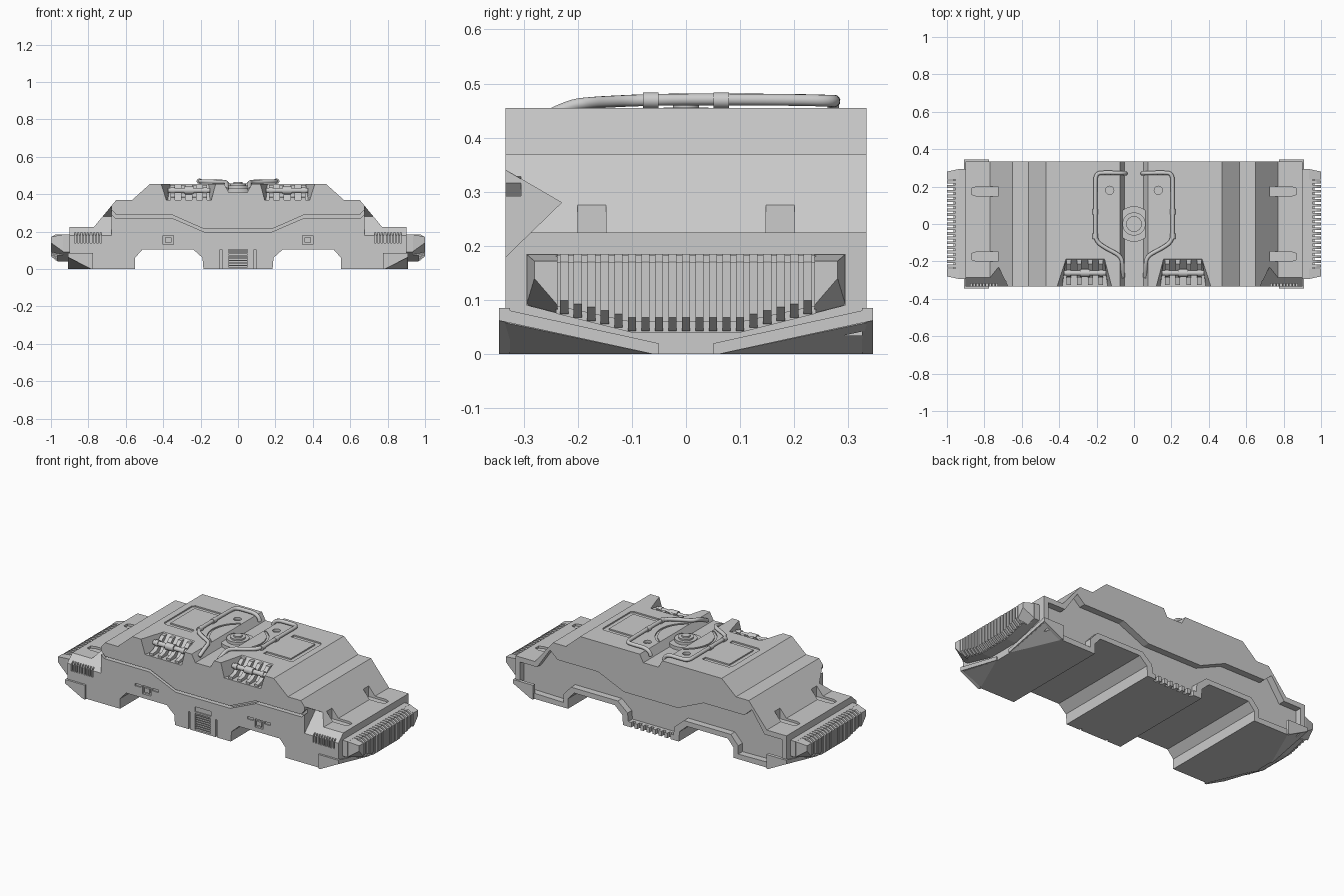
import bpy, bmesh, math
from mathutils import Vector

if "Cube" in bpy.data.objects:
    bpy.data.objects.remove(bpy.data.objects["Cube"])

grey = bpy.data.materials.new("hull grey")
grey.diffuse_color = (0.6, 0.6, 0.6, 1)
grey.use_nodes = True
grey.node_tree.nodes["Principled BSDF"].inputs["Base Color"].default_value = grey.diffuse_color


# --- helpers: every solid is a loft between two loops of equal length ---
def prism(pts, axis, a, b):
    put = {'x': lambda p, t: (t, p[0], p[1]),
           'y': lambda p, t: (p[0], t, p[1]),
           'z': lambda p, t: (p[0], p[1], t)}[axis]
    return [put(p, a) for p in pts], [put(p, b) for p in pts]


def box(x0, x1, y0, y1, z0, z1):
    return prism([(x0, y0), (x1, y0), (x1, y1), (x0, y1)], 'z', z0, z1)


def disc(u, v, r, axis, a, b, n=32):
    pts = [(u + r * math.cos(2 * math.pi * i / n), v + r * math.sin(2 * math.pi * i / n)) for i in range(n)]
    return prism(pts, axis, a, b)


def flip(solid, sx=-1, sy=1):
    return tuple([(p[0] * sx, p[1] * sy, p[2]) for p in loop] for loop in solid)


def both(solids):
    return list(solids) + [flip(s) for s in solids]


def four(solids):
    return both(list(solids) + [flip(s, 1, -1) for s in solids])


def obj(name, solids, smooth=False):
    bm = bmesh.new()
    for a, b in solids:
        va, vb = [bm.verts.new(p) for p in a], [bm.verts.new(p) for p in b]
        bm.faces.new(va[::-1])
        bm.faces.new(vb)
        for i in range(len(va)):
            j = (i + 1) % len(va)
            bm.faces.new((va[i], va[j], vb[j], vb[i]))
    bmesh.ops.recalc_face_normals(bm, faces=bm.faces)
    me = bpy.data.meshes.new(name)
    bm.to_mesh(me)
    bm.free()
    me.materials.append(grey)
    o = bpy.data.objects.new(name, me)
    bpy.context.collection.objects.link(o)
    if smooth:
        bpy.ops.object.select_all(action='DESELECT')
        o.select_set(True)
        bpy.context.view_layer.objects.active = o
        bpy.ops.object.shade_smooth_by_angle(angle=math.radians(35))
    return o


def cut(target, solids):
    cutter = obj("cutter", solids)
    cutter.hide_render = True
    mod = target.modifiers.new("cut", 'BOOLEAN')
    mod.operation, mod.solver, mod.object = 'DIFFERENCE', 'EXACT', cutter
    dg = bpy.context.evaluated_depsgraph_get()
    me = bpy.data.meshes.new_from_object(target.evaluated_get(dg))
    target.modifiers.clear()
    target.data = me
    bpy.data.objects.remove(cutter)


def symmetric(half):
    return half + [(-x, z) for x, z in reversed(half)]


# --- main hull: stepped profile with two arches underneath ---
W = 0.333
hull = obj("hull", [prism(symmetric([
    (.185, 0), (.19, .06), (.24, .105), (.51, .105), (.55, .06), (.55, 0), (.9, 0), (.9, .225),
    (.77, .225), (.65, .37), (.565, .37), (.47, .455)]), 'y', -W, W)])

# centre channel on the roof
cut(hull, [prism([(-.077, .46), (.077, .46), (.05, .41), (-.05, .41)], 'y', -.4, .4)])
# front corner notches above the shelves
cut(hull, both([prism([(-.34, .344), (-.333, .34), (-.23, .28), (-.333, .18), (-.34, .173)], 'x', .675, .95)]))
# roof pockets at the front
cut(hull, both([([(.115, -.34, .465), (.415, -.34, .465), (.385, -.34, .37), (.14, -.34, .37)],
                 [(.158, -.176, .465), (.362, -.176, .465), (.375, -.27, .37), (.15, -.27, .37)])]))
# chamfered bottom corners
tri = [Vector(p) for p in ((.9, .06, 0), (.78, W, 0), (.9, W, .058))]
mid = sum(tri, Vector()) / 3
tri = [mid + (p - mid) * 1.06 for p in tri]
out = (tri[1] - tri[0]).cross(tri[2] - tri[0]).normalized() * .1
if out.x < 0:
    out = -out
cut(hull, four([([tuple(p) for p in tri], [tuple(p + out) for p in tri])]))
# seam across the front
seam = [(.70, .345), (.65, .288), (.35, .288), (.18, .213)]
low = [(.18, .198), (.354, .273), (.656, .273), (.712, .33)]
path = seam + [(-x, z) for x, z in reversed(seam)] + [(-x, z) for x, z in reversed(low)] + low
cut(hull, [prism(path, 'y', -.4, -.305)])
# recessed back panel, leaving a rim along the bottom
cut(hull, [prism(symmetric([
    (.15, .03), (.155, .08), (.22, .135), (.53, .135), (.58, .08), (.58, .03), (.87, .035), (.87, .195),
    (.755, .195), (.67, .32), (.62, .275), (.35, .275), (.18, .2)]), 'y', .293, .4)])
# slots in the back rim
cut(hull, [box(x * .04 - .01, x * .04 + .01, .312, .36, -.01, .05) for x in range(-3, 4)])
# shelf slots cut into the end slopes
cut(hull, four([prism([(.728, .148), (.84, .148), (.868, .158), (.868, .19), (.84, .2), (.728, .2)],
                      'z', .212, .287)]))
# engraved roof brackets, ring and holes
cut(hull, both([prism([(.24, .19), (.415, .19), (.43, .175), (.43, -.085), (.415, -.1), (.24, -.1), (.24, -.07),
                       (.4, -.07), (.4, .16), (.24, .16)], 'z', .447, .5)]))
arc = [math.radians(-60 + i * 5) for i in range(25)]
ring = [(.168 * math.cos(a), .168 * math.sin(a)) for a in arc] + \
       [(.155 * math.cos(a), .155 * math.sin(a)) for a in reversed(arc)]
cut(hull, both([prism(ring, 'z', .448, .5)]))
cut(hull, both([disc(.13, .18, .022, 'z', .44, .5, 20)]))
# front details: central vent, plate recess, small hatches, corner gill slots
cut(hull, [box(-.052, .052, -.4, -.315, .01, .105), box(-.053, .053, -.4, -.325, .115, .145)])
cut(hull, both([box(.085, .095, -.4, -.32, -.01, .105)]))
cut(hull, both([box(.345, .4, -.4, -.32, .13, .18), box(.295, .335, -.4, -.326, .165, .18),
                box(.41, .45, -.4, -.326, .165, .18)]))
cut(hull, both([box(.73 + i * .017, .739 + i * .017, -.36, -.318, .14, .2) for i in range(9)]))

obj("front_vent_slats", [box(-.05, .05, -.33, -.312, .016 + i * .013, .022 + i * .013) for i in range(7)])
obj("front_hatches", both([box(.356, .389, -.331, -.315, .142, .168)]))

# --- pocket ribs and cross bars ---
rib = [(-.325, .36), (-.325, .383), (-.29, .39), (-.215, .45), (-.18, .45), (-.265, .36)]
obj("pocket_ribs", both([prism(rib, 'x', x - .012, x + .012) for x in (.178, .235, .292, .349)]))
obj("pocket_bars", both([disc(-.262, .42, .014, 'x', .15, .375, 16),
                         disc(-.262, .42, .021, 'x', .235, .29, 16),
                         disc(-.262, .42, .018, 'x', .165, .185, 16),
                         disc(-.262, .42, .018, 'x', .34, .36, 16)]), True)

# --- roof pivot ---
obj("roof_pivot", [disc(0, 0, .095, 'z', .40, .43), disc(0, 0, .062, 'z', .42, .447),
                   disc(0, 0, .042, 'z', .44, .456), disc(0, 0, .024, 'z', .45, .464)], True)

# --- roof pipes with collars ---
pipe = [(.045, .27, .43), (.05, .272, .468), (.16, .275, .468), (.205, .27, .468), (.207, .2, .47), (.207, .0, .471),
        (.207, -.09, .469), (.15, -.13, .467), (.07, -.17, .465), (.06, -.22, .46), (.06, -.285, .425)]
for side, sx in (("left", -1), ("right", 1)):
    cu = bpy.data.curves.new("pipe", 'CURVE')
    cu.dimensions, cu.bevel_depth, cu.bevel_resolution, cu.use_fill_caps = '3D', .0115, 2, True
    sp = cu.splines.new('NURBS')
    sp.points.add(len(pipe) - 1)
    for pt, p in zip(sp.points, pipe):
        pt.co = (p[0] * sx, p[1], p[2], 1)
    sp.order_u, sp.use_endpoint_u, sp.resolution_u = 3, True, 6
    tmp = bpy.data.objects.new("tmp", cu)
    bpy.context.collection.objects.link(tmp)
    dg = bpy.context.evaluated_depsgraph_get()
    me = bpy.data.meshes.new_from_object(tmp.evaluated_get(dg))
    me.materials.clear()
    me.materials.append(grey)
    me.polygons.foreach_set("use_smooth", [True] * len(me.polygons))
    bpy.data.objects.remove(tmp)
    bpy.context.collection.objects.link(bpy.data.objects.new(side + "_roof_pipe", me))
obj("pipe_collars", both([disc(.207, .469, .0145, 'y', y - .014, y + .014, 16) for y in (-.065, .065)]), True)

# --- end grilles: core, slats and angled end caps ---
core = [(-.295, .185), (.295, .185), (.295, .09), (.1, .04), (-.1, .04), (-.295, .09)]
obj("end_grille_cores", both([prism(core, 'x', .89, .935)]))
slats = []
for i in range(19):
    y = -.225 + i * .025
    low_z = .043 + max(0, abs(y) - .1) * .25
    slats.append(prism([(.93, .185), (.975, .185), (1, .17), (1, low_z + .025), (.97, low_z), (.93, low_z)],
                       'y', y - .0075, y + .0075))
obj("end_grille_slats", both(slats))
obj("end_grille_caps", four([([(.93, .237, .185), (.93, .295, .185), (.93, .295, .09), (.93, .237, .075)],
                              [(1, .237, .172), (1, .28, .172), (1, .28, .14), (1, .237, .09)])]))
obj("end_grille_rails", both([box(.93, .955, -.24, .24, .168, .182),
                              prism([(-.24, .075), (-.1, .04), (.1, .04), (.24, .075), (.24, .09), (.1, .06),
                                     (-.1, .06), (-.24, .09)], 'x', .93, .965)]))

# --- corner bumpers wrapping the chamfers ---
obj("bumper_side_plates", four([prism([(.775, .085), (.907, .085), (.907, .062), (.787, 0), (.775, 0)],
                                      'y', .325, .345)]))
obj("bumper_end_strips", four([prism([(.345, .085), (.345, .062), (.06, 0), (.05, 0), (.05, .02)],
                                     'x', .885, .908)]))
